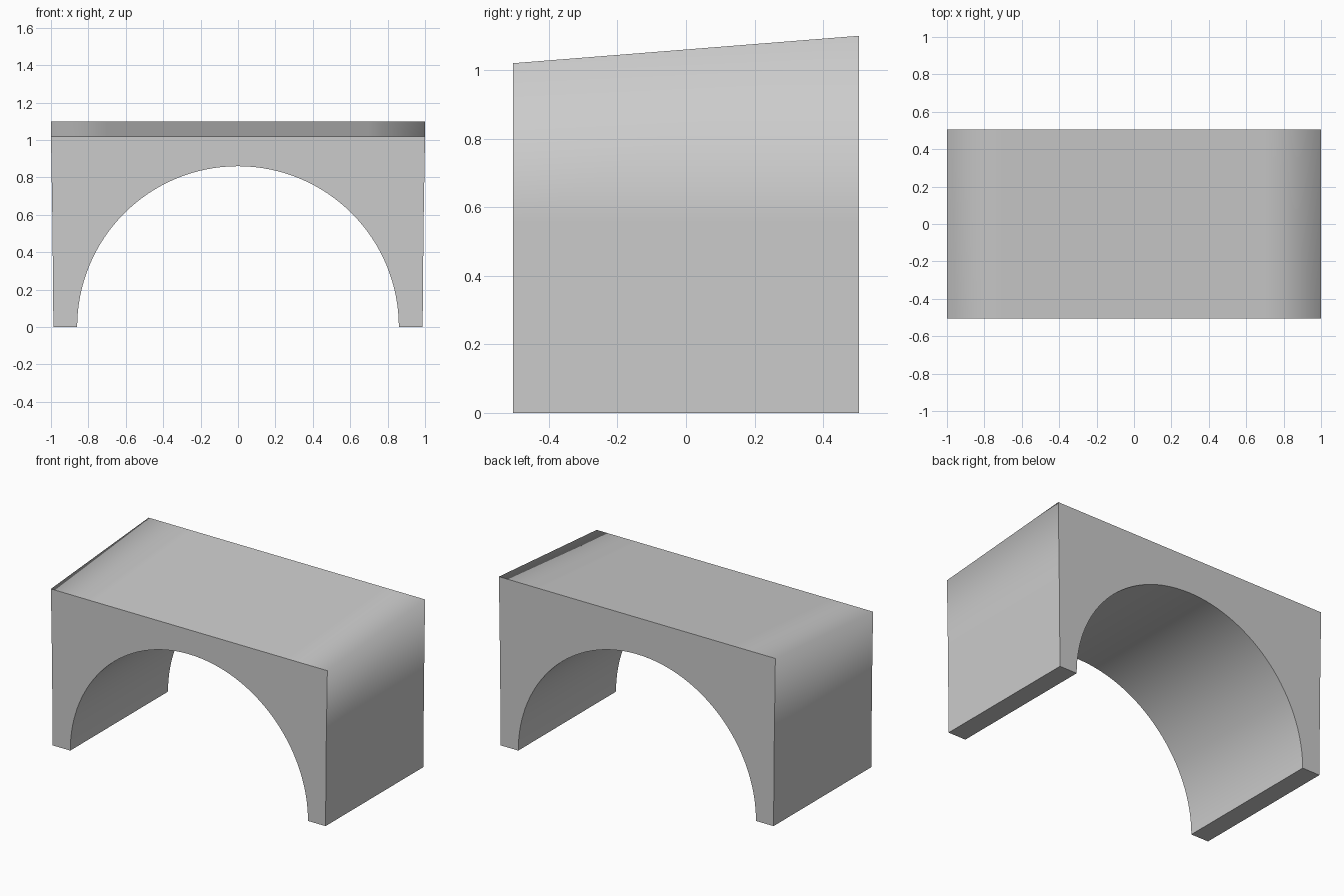
import bpy, bmesh
from math import pi, cos, sin

if "Cube" in bpy.data.objects:
    bpy.data.objects.remove(bpy.data.objects["Cube"])

DEPTH = 0.505      # half depth
RADIUS = 0.86      # arch opening radius
SEGS = 64


def outline(y, top):
    """Closed arch outline at depth y with the given roof height."""
    half = [(0.987, 0), (0.992, 0.55), (1.0, top), (0.7, top)]
    outer = half + [(-x, z) for x, z in reversed(half)]
    arc = [(-RADIUS * cos(pi * i / SEGS), RADIUS * sin(pi * i / SEGS))
           for i in range(SEGS + 1)]
    return [(x, y, z) for x, z in outer + arc]


bm = bmesh.new()
front = [bm.verts.new(p) for p in outline(-DEPTH, 1.02)]
back = [bm.verts.new(p) for p in outline(DEPTH, 1.10)]
n = len(front)

# Outer shell, feet and arch soffit
feet = (7, n - 1)
for i in range(n):
    j = (i + 1) % n
    face = bm.faces.new((front[i], back[i], back[j], front[j]))
    face.smooth = i not in feet
    if i in feet:
        for e in face.edges:
            e.smooth = False

# Flat front and back walls with crisp borders
for ring in (front, back):
    cap = bm.faces.new(ring)
    for e in cap.edges:
        e.smooth = False

bmesh.ops.recalc_face_normals(bm, faces=bm.faces[:])
mesh = bpy.data.meshes.new("arch_block")
bm.to_mesh(mesh)
bm.free()
block = bpy.data.objects.new("arch_block", mesh)
bpy.context.collection.objects.link(block)
